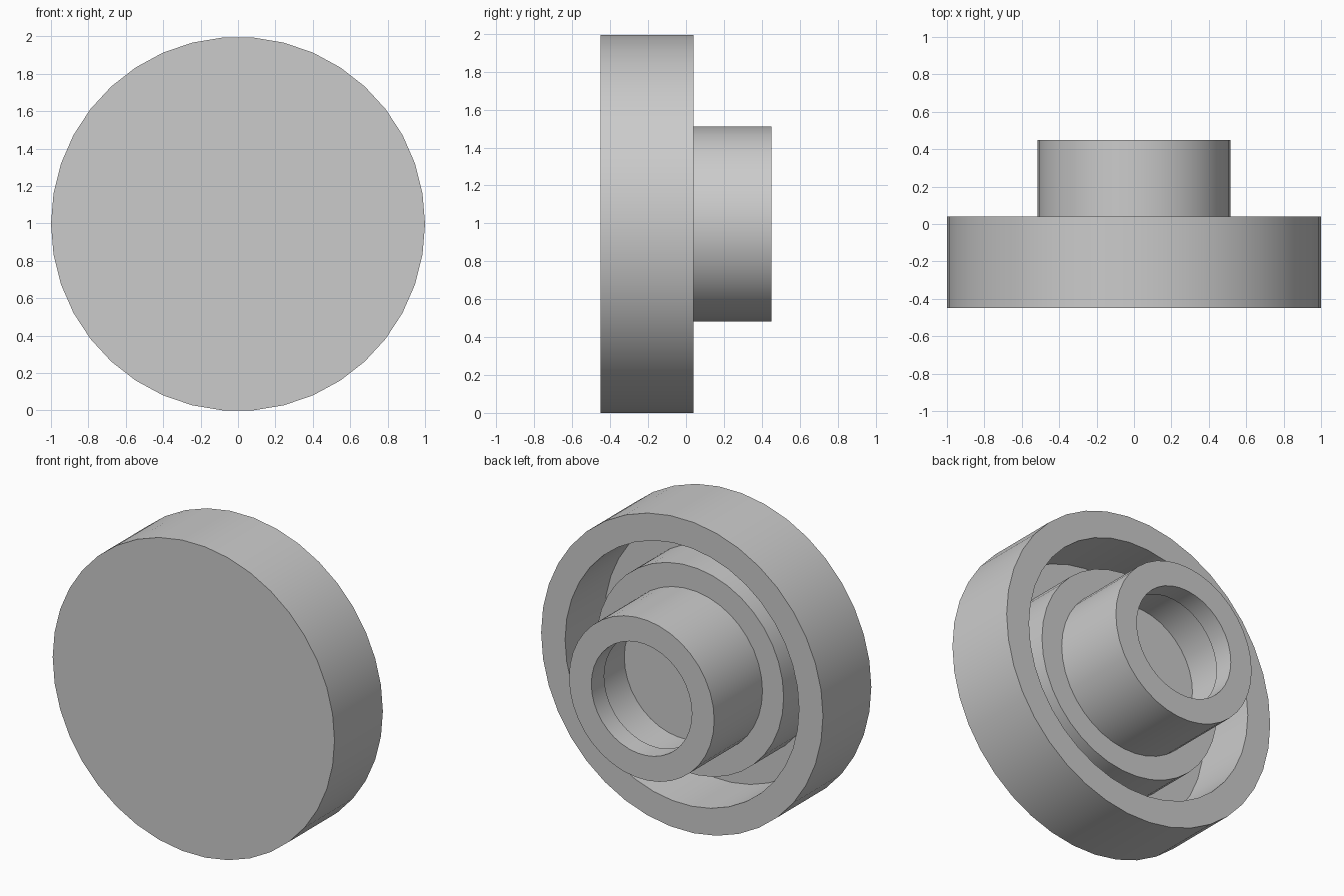
import bpy
import bmesh
from math import cos, sin, pi, radians

cube = bpy.data.objects.get("Cube")
if cube:
    bpy.data.objects.remove(cube, do_unlink=True)

SIDES = 38
CENTRE_Z = cos(pi / SIDES)

# Plain grey material
grey = bpy.data.materials.new("plain grey")
grey.use_nodes = True
colour = (0.6, 0.6, 0.6, 1)
grey.diffuse_color = colour
grey.node_tree.nodes["Principled BSDF"].inputs["Base Color"].default_value = colour


def lathe(name, profile):
    """Turn (radius, y) points about the y axis and close both ends with flat discs."""
    bm = bmesh.new()
    rings = []
    for radius, y in profile:
        rings.append([bm.verts.new((radius * cos(2 * pi * i / SIDES), y,
                                    CENTRE_Z + radius * sin(2 * pi * i / SIDES)))
                      for i in range(SIDES)])
    for a, b in zip(rings, rings[1:]):
        for i in range(SIDES):
            j = (i + 1) % SIDES
            bm.faces.new((a[i], a[j], b[j], b[i]))
    bm.faces.new(rings[0])
    bm.faces.new(rings[-1])
    bmesh.ops.recalc_face_normals(bm, faces=bm.faces)
    mesh = bpy.data.meshes.new(name)
    bm.to_mesh(mesh)
    bm.free()
    mesh.materials.append(grey)
    obj = bpy.data.objects.new(name, mesh)
    bpy.context.collection.objects.link(obj)
    return obj


# Wide front disc with a rim, a groove, a stepped shoulder and a hollow hub
rim = [(1, -0.45), (1, 0.04), (0.83, 0.04)]
groove = [(0.83, -0.36), (0.665, -0.36)]
shoulder = [(0.665, -0.04), (0.515, -0.04)]
hub = [(0.515, 0.45), (0.357, 0.45)]
undercut_bore = [(0.357, 0.32), (0.41, 0.32), (0.41, 0.04)]
knob = lathe("knob_body", rim + groove + shoulder + hub + undercut_bore)

# Smooth round walls, sharp corners
bpy.ops.object.select_all(action="DESELECT")
knob.select_set(True)
bpy.context.view_layer.objects.active = knob
bpy.ops.object.shade_smooth_by_angle(angle=radians(30))
